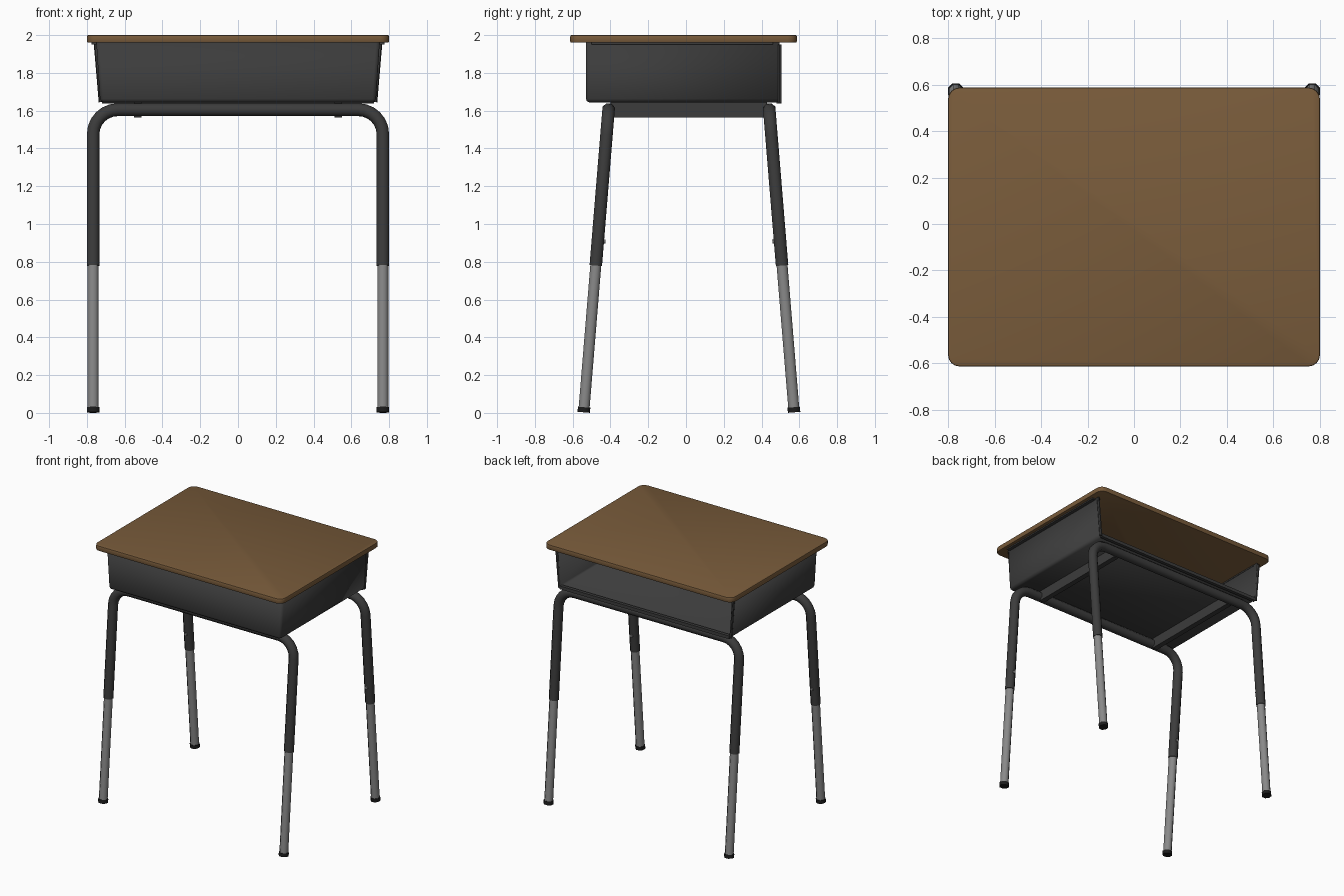
import bpy, bmesh, math
from mathutils import Vector, Matrix

if "Cube" in bpy.data.objects:
    bpy.data.objects.remove(bpy.data.objects["Cube"])


def material(name, rgb):
    m = bpy.data.materials.new(name)
    m.use_nodes = True
    m.diffuse_color = (*rgb, 1)
    node = next(n for n in m.node_tree.nodes if n.type == 'BSDF_PRINCIPLED')
    node.inputs["Base Color"].default_value = (*rgb, 1)
    node.inputs["Roughness"].default_value = 0.6
    return m


WOOD = material("brown wood", (0.19, 0.105, 0.043))
DARK = material("charcoal steel", (0.045, 0.045, 0.045))
GREY = material("grey steel", (0.25, 0.25, 0.25))
BLACK = material("black rubber", (0.012, 0.012, 0.012))


def finish(bm, name, mat, angle=50):
    bmesh.ops.recalc_face_normals(bm, faces=bm.faces)
    mesh = bpy.data.meshes.new(name)
    bm.to_mesh(mesh)
    bm.free()
    ob = bpy.data.objects.new(name, mesh)
    bpy.context.collection.objects.link(ob)
    mesh.materials.append(mat)
    bpy.ops.object.select_all(action='DESELECT')
    bpy.context.view_layer.objects.active = ob
    ob.select_set(True)
    bpy.ops.object.shade_smooth_by_angle(angle=math.radians(angle))
    return ob


def box(name, mat, lo, hi):
    bm = bmesh.new()
    lo, hi = Vector(lo), Vector(hi)
    bmesh.ops.create_cube(bm, size=1, matrix=Matrix.Translation((lo + hi) / 2)
                          @ Matrix.Diagonal((*(hi - lo), 1)))
    return finish(bm, name, mat)


def tube(name, mat, path, normal, r, sides=8):
    """Sweep a round section along a path lying in the plane of the normal."""
    bm = bmesh.new()
    r /= math.cos(math.pi / sides)
    rings = []
    for i, p in enumerate(path):
        t = (path[min(i + 1, len(path) - 1)] - path[max(i - 1, 0)]).normalized()
        b = t.cross(normal)
        angles = [math.tau * (k + 0.5) / sides for k in range(sides)]
        rings.append([bm.verts.new(p + r * (math.cos(a) * normal + math.sin(a) * b))
                      for a in angles])
    for a, c in zip(rings, rings[1:]):
        for k in range(sides):
            j = (k + 1) % sides
            bm.faces.new((a[k], a[j], c[j], c[k]))
    bm.faces.new(rings[0])
    bm.faces.new(rings[-1])
    return finish(bm, name, mat)


# Wooden top with rounded corners
bm = bmesh.new()
bmesh.ops.create_cube(bm, size=1, matrix=Matrix.Translation((0, -0.013, 1.98))
                      @ Matrix.Diagonal((1.6, 1.2, 0.04, 1)))
upright = [e for e in bm.edges if abs(e.verts[0].co.z - e.verts[1].co.z) > 0.01]
bmesh.ops.bevel(bm, geom=upright, offset=0.05, segments=4, profile=0.5, affect='EDGES')
rim = [e for e in bm.edges if abs(e.verts[0].co.z - e.verts[1].co.z) < 0.001]
bmesh.ops.bevel(bm, geom=rim, offset=0.007, segments=2, profile=0.5, affect='EDGES')
finish(bm, "desk_top", WOOD, 40)

# Book box: tapered tray, open at the top and back
Z0, Z1, Y0, Y1 = 1.643, 1.96, -0.53, 0.495
bm = bmesh.new()
bmesh.ops.create_cube(bm, size=1, matrix=Matrix.Translation((0, (Y0 + Y1) / 2, (Z0 + Z1) / 2))
                      @ Matrix.Diagonal((1.5, Y1 - Y0, Z1 - Z0, 1)))
for v in bm.verts:
    v.co.x *= 1.0 if v.co.z > 1.8 else 0.973
bm.normal_update()
bmesh.ops.delete(bm, geom=[f for f in bm.faces if f.normal.z > 0.5 or f.normal.y > 0.5],
                 context='FACES_ONLY')
folds = [e for e in bm.edges if len(e.link_faces) == 2]
bmesh.ops.bevel(bm, geom=folds, offset=0.02, segments=2, profile=0.5, affect='EDGES')
tray = finish(bm, "book_box", DARK)
solid = tray.modifiers.new("sheet thickness", 'SOLIDIFY')
solid.thickness = 0.012
solid.offset = -1

# Folded rims round the back opening and the fixing flanges under the top
box("opening_lip", DARK, (-0.72, 0.48, 1.637), (0.72, 0.505, 1.662))
for side, label in ((1, "left"), (-1, "right")):
    lip = [Vector((side * x, 0.496, z)) for x, z in ((0.727, 1.645), (0.753, 1.95))]
    tube(label + "_opening_rim", DARK, lip, Vector((0, 1, 0)), 0.009, 6)
    x0, x1 = sorted((side * 0.735, side * 0.775))
    box(label + "_fixing_flange", DARK, (x0, -0.5, 1.95), (x1, 0.46, 1.96))
    # Cross rail joining both leg frames below the box
    x0, x1 = sorted((side * 0.51, side * 0.55))
    box(label + "_cross_rail", DARK, (x0, -0.4, 1.565), (x1, 0.43, 1.643))

# Leg frames: bent upper tube, telescoping lower legs, feet and screws
TOP, SLOPE, LEG_X, BEND = 1.605, 0.082, 0.767, 0.13
for sgn, y_top, end in ((-1, -0.41, "front"), (1, 0.441, "back")):
    def at(x, z):
        return Vector((x, y_top + sgn * (TOP - z) * SLOPE, z))

    normal = Vector((0, 1, sgn * SLOPE)).normalized()
    half = [at(LEG_X, 0.78)]
    for k in range(7):
        a = math.pi / 2 * k / 6
        half.append(at(LEG_X - BEND * (1 - math.cos(a)), TOP - BEND * (1 - math.sin(a))))
    mirrored = [Vector((-p.x, p.y, p.z)) for p in reversed(half)]
    tube(end + "_frame", DARK, half + mirrored, normal, 0.033)
    for side, label in ((1, "left"), (-1, "right")):
        x = side * LEG_X
        name = end + "_" + label
        tube(name + "_lower_leg", GREY, [at(x, 0.02), at(x, 0.82)], normal, 0.029)
        tube(name + "_foot", BLACK, [at(x, 0.003), at(x, 0.03)], normal, 0.033)
        hole = at(x, 0.91)
        tube(name + "_screw", GREY, [hole - sgn * 0.025 * normal, hole - sgn * 0.041 * normal],
             Vector((1, 0, 0)), 0.011)
